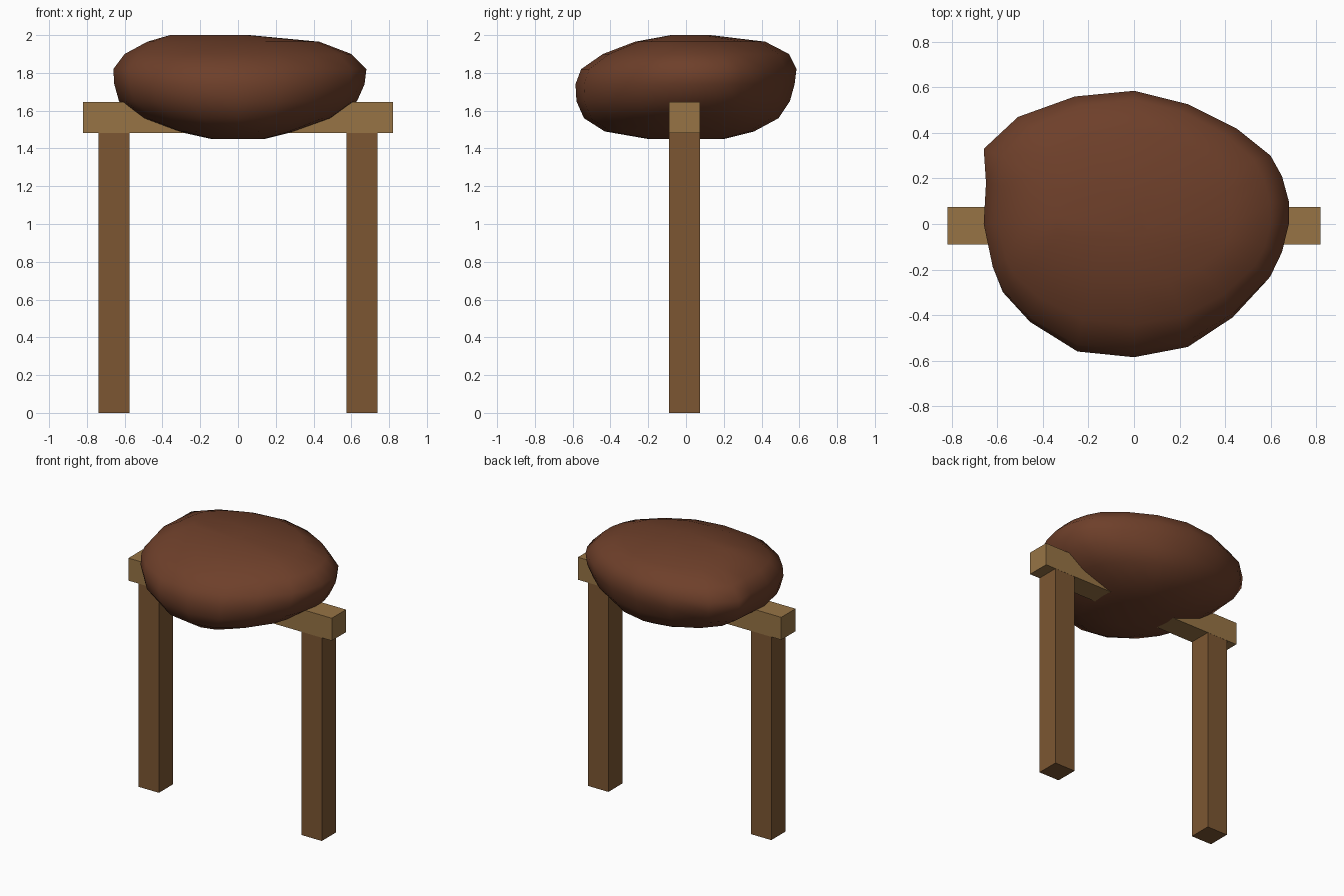
import bpy, bmesh
from mathutils import Vector

if "Cube" in bpy.data.objects:
    bpy.data.objects.remove(bpy.data.objects["Cube"])


def material(name, rgb):
    m = bpy.data.materials.new(name)
    m.diffuse_color = (*rgb, 1)
    m.use_nodes = True
    m.node_tree.nodes["Principled BSDF"].inputs["Base Color"].default_value = m.diffuse_color
    return m


def finish(bm, name, mat, smooth=False):
    bmesh.ops.recalc_face_normals(bm, faces=bm.faces[:])
    mesh = bpy.data.meshes.new(name)
    bm.to_mesh(mesh)
    bm.free()
    mesh.materials.append(mat)
    for p in mesh.polygons:
        p.use_smooth = smooth
    ob = bpy.data.objects.new(name, mesh)
    bpy.context.collection.objects.link(ob)
    return ob


def box(name, lo, hi, mat):
    bm = bmesh.new()
    bmesh.ops.create_cube(bm, size=1)
    for v in bm.verts:
        v.co = [(a + b) / 2 + c * (b - a) for a, b, c in zip(lo, hi, v.co)]
    return finish(bm, name, mat)


post_wood = material("post wood", (0.20, 0.094, 0.032))
beam_wood = material("beam wood", (0.31, 0.175, 0.06))
rock = material("red brown rock", (0.155, 0.05, 0.023))

# Two square posts carrying a crossbeam
for side, x in (("left", -0.657), ("right", 0.657)):
    box(side + "_post", (x - 0.082, -0.09, 0), (x + 0.082, 0.073, 1.645), post_wood)
box("crossbeam", (-0.82, -0.091, 1.482), (0.82, 0.074, 1.646), beam_wood)

# Boulder: irregular plan outline, lofted through stacked rings
plan = [(-0.66, 0.33), (-0.51, 0.47), (-0.26, 0.56), (0, 0.585), (0.24, 0.525),
        (0.45, 0.42), (0.6, 0.3), (0.65, 0.21), (0.68, 0.1), (0.68, 0),
        (0.65, -0.13), (0.6, -0.24), (0.44, -0.41), (0.24, -0.54), (0, -0.585),
        (-0.25, -0.56), (-0.46, -0.43), (-0.58, -0.3), (-0.62, -0.2), (-0.66, 0),
        (-0.65, 0.18)]
# height, reach towards -x, +x, -y, +y, and how far the plan outline applies
rings = [(1.45, 0.14, 0.14, 0.20, 0.20, 0.0),
         (1.49, 0.32, 0.30, 0.43, 0.36, 0.2),
         (1.56, 0.51, 0.50, 0.54, 0.49, 0.4),
         (1.65, 0.63, 0.63, 0.58, 0.55, 0.7),
         (1.74, 0.655, 0.67, 0.585, 0.575, 1.0),
         (1.82, 0.66, 0.68, 0.555, 0.585, 1.0),
         (1.90, 0.60, 0.60, 0.44, 0.545, 0.8),
         (1.965, 0.48, 0.43, 0.27, 0.42, 0.4),
         (2.00, 0.36, 0.06, 0.08, 0.13, 0.0)]
bm = bmesh.new()
loops = []
for z, west, east, south, north, blend in rings:
    loop = []
    for px, py in plan:
        p = Vector((px / (0.66 if px < 0 else 0.68), py / 0.585))
        p = p.normalized().lerp(p, blend)
        loop.append(bm.verts.new((p.x * (west if px < 0 else east),
                                  p.y * (south if py < 0 else north), z)))
    loops.append(loop)
for a, b in zip(loops, loops[1:]):
    for i in range(len(plan)):
        j = (i + 1) % len(plan)
        bm.faces.new((a[i], a[j], b[j], b[i]))
bm.faces.new(loops[0])
bm.faces.new(loops[-1])
finish(bm, "boulder", rock, smooth=True)
